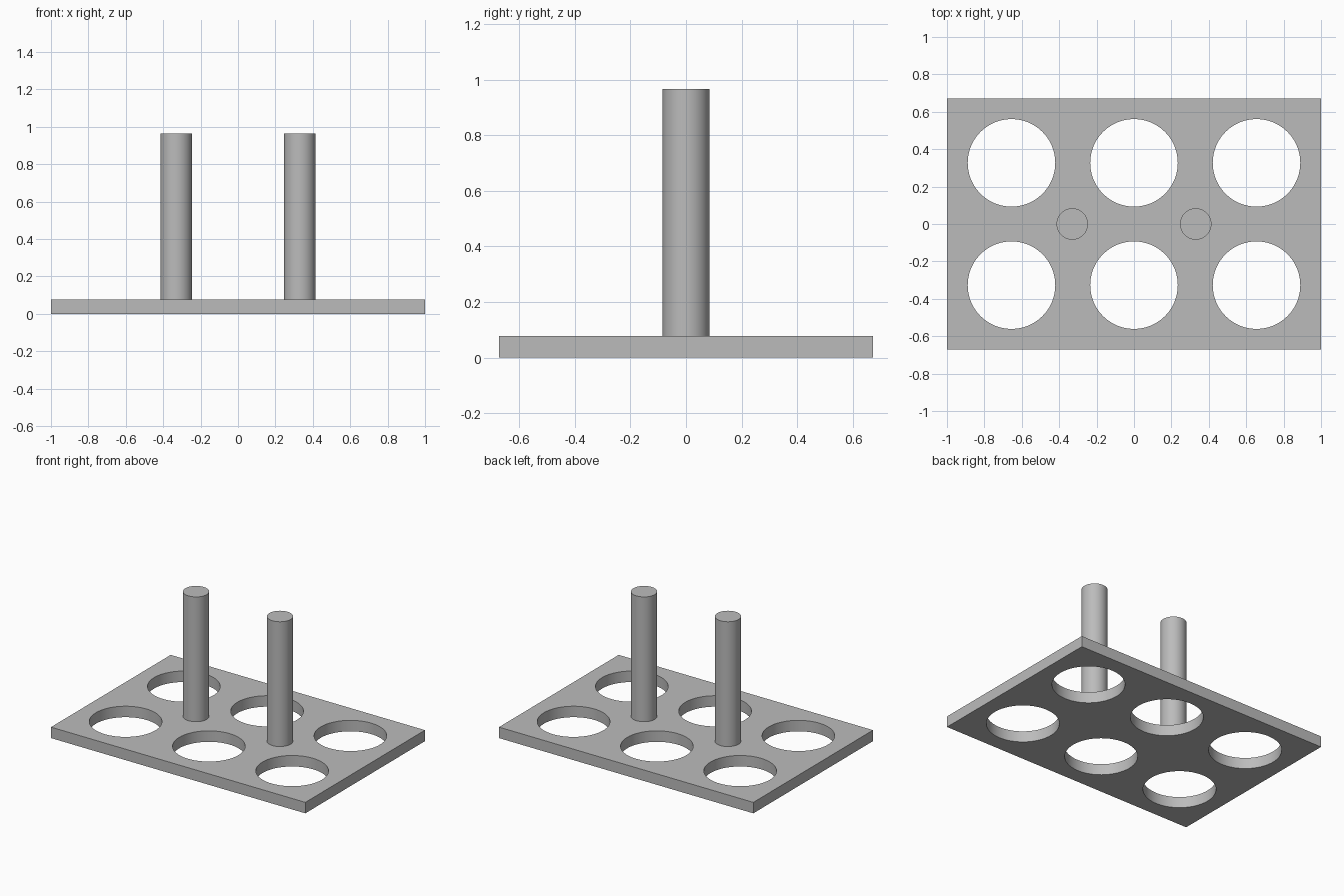
import bpy
import math

default_cube = bpy.data.objects.get("Cube")
if default_cube:
    bpy.data.objects.remove(default_cube, do_unlink=True)

PLATE_X, PLATE_Y, PLATE_Z = 2.0, 1.344, 0.078
HOLE_R, HOLE_X, HOLE_Y = 0.234, 0.655, 0.327
POST_R, POST_X, POST_TOP = 0.084, 0.33, 0.965

grey = bpy.data.materials.new("plain_grey")
grey.use_nodes = True
colour = (0.5, 0.5, 0.5, 1)
grey.diffuse_color = colour
grey.node_tree.nodes["Principled BSDF"].inputs["Base Color"].default_value = colour


def cylinder(name, radius, x, y, bottom, top):
    bpy.ops.mesh.primitive_cylinder_add(
        vertices=96, radius=radius, depth=top - bottom,
        location=(x, y, (bottom + top) / 2))
    obj = bpy.context.object
    obj.name = name
    return obj


def finish(obj):
    if not obj.data.materials:
        obj.data.materials.append(grey)
    bpy.ops.object.select_all(action="DESELECT")
    obj.select_set(True)
    bpy.context.view_layer.objects.active = obj
    bpy.ops.object.shade_smooth_by_angle(angle=math.radians(30))


# Base plate
bpy.ops.mesh.primitive_cube_add(size=1, location=(0, 0, PLATE_Z / 2))
plate = bpy.context.object
plate.name = "base_plate"
plate.scale = (PLATE_X, PLATE_Y, PLATE_Z)
bpy.ops.object.transform_apply(location=False, rotation=False, scale=True)
plate.data.materials.append(grey)

# Six round through-holes
for x in (-HOLE_X, 0, HOLE_X):
    for y in (-HOLE_Y, HOLE_Y):
        cutter = cylinder("hole_cutter", HOLE_R, x, y, -PLATE_Z, 2 * PLATE_Z)
        cutter.data.materials.append(grey)
        cutter.hide_render = True
        cut = plate.modifiers.new("hole", "BOOLEAN")
        cut.operation = "DIFFERENCE"
        cut.solver = "EXACT"
        cut.object = cutter
        bpy.context.view_layer.objects.active = plate
        bpy.ops.object.modifier_apply(modifier=cut.name)
        bpy.data.objects.remove(cutter, do_unlink=True)
finish(plate)

# Two upright posts standing on the plate
for name, side in (("left_post", 1), ("right_post", -1)):
    finish(cylinder(name, POST_R, side * POST_X, 0, PLATE_Z, POST_TOP))
